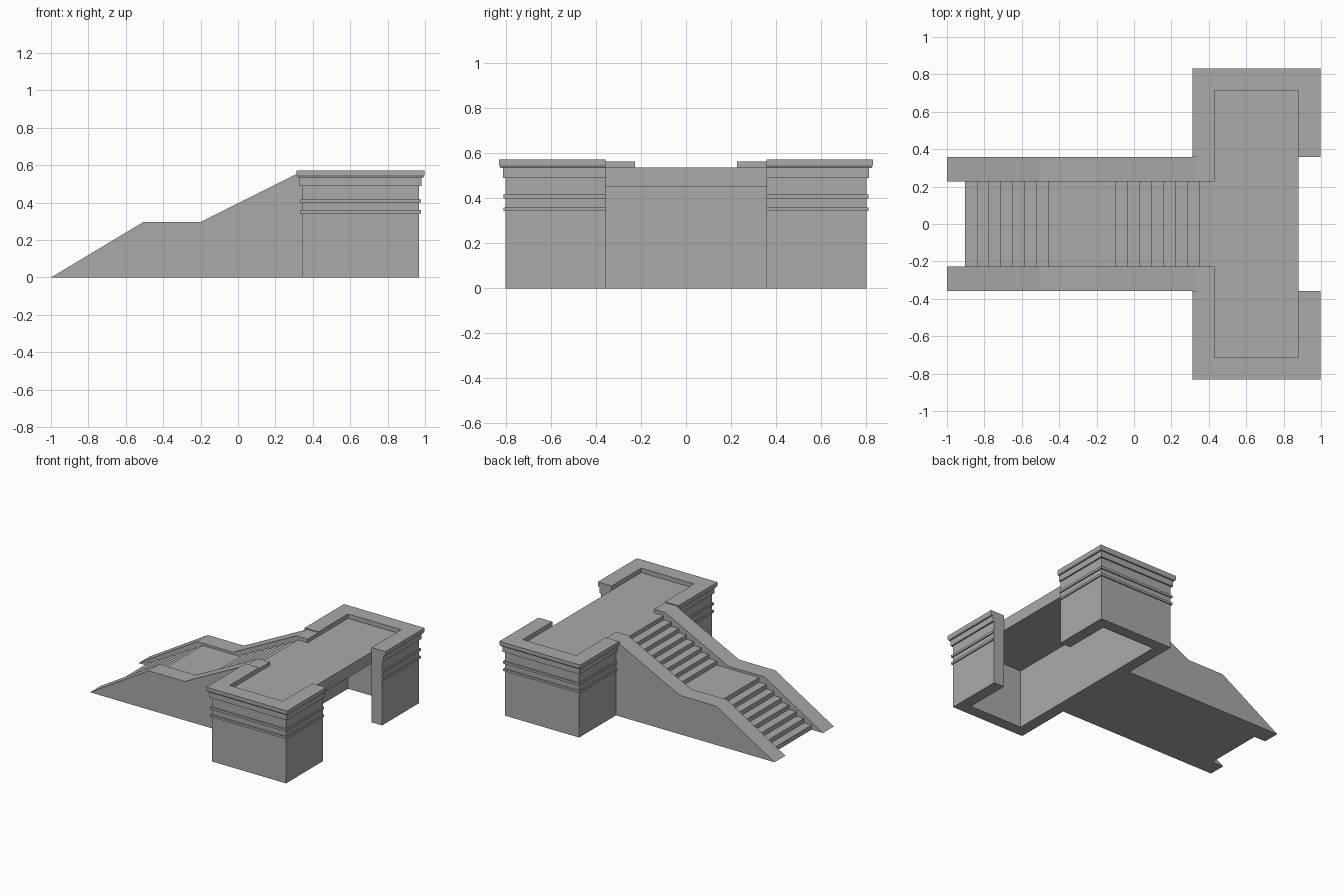
import bpy, bmesh

if "Cube" in bpy.data.objects:
    bpy.data.objects.remove(bpy.data.objects["Cube"], do_unlink=True)

# Single stone colour
stone = bpy.data.materials.new("grey_stone")
stone.use_nodes = True
COLOR = (0.4, 0.4, 0.4, 1)
stone.diffuse_color = COLOR
stone.node_tree.nodes["Principled BSDF"].inputs["Base Color"].default_value = COLOR


def loft(name, rings, mirror=False):
    """Join equal-length rings with side quads and cap both ends."""
    bm = bmesh.new()
    loops = [[bm.verts.new(p) for p in ring] for ring in rings]
    n = len(loops[0])
    for a, b in zip(loops, loops[1:]):
        for i in range(n):
            j = (i + 1) % n
            bm.faces.new((a[i], a[j], b[j], b[i]))
    bm.faces.new(loops[0])
    bm.faces.new(loops[-1])
    bmesh.ops.recalc_face_normals(bm, faces=bm.faces)
    mesh = bpy.data.meshes.new(name)
    bm.to_mesh(mesh)
    bm.free()
    mesh.materials.append(stone)
    obj = bpy.data.objects.new(name, mesh)
    bpy.context.collection.objects.link(obj)
    if mirror:
        mod = obj.modifiers.new("mirror_across_middle", 'MIRROR')
        mod.use_axis = (False, True, False)
        mod.use_mirror_merge = False
    return obj


def prism(name, profile, y0, y1, mirror=False):
    """Extrude an x-z profile along y."""
    return loft(name, [[(x, y, z) for x, z in profile] for y in (y0, y1)], mirror)


# Main dimensions
WALL_X0, WALL_X1, WALL_Y = 0.342, 0.969, 0.803
IN_X0, IN_X1, IN_Y = 0.43, 0.88, 0.715
SIDE_Y, STAIR_Y = 0.358, 0.227
DECK_Z, DECK_BOTTOM, LANDING_Z = 0.538, 0.45, 0.28


# C-shaped end walls with bands and a cornice on the outside
def wall_ring(out, z):
    x0, x1, y = WALL_X0 - out, WALL_X1 + out, WALL_Y + out
    points = [(x1, SIDE_Y), (x1, y), (x0, y), (x0, SIDE_Y),
              (IN_X0, SIDE_Y), (IN_X0, IN_Y), (IN_X1, IN_Y), (IN_X1, SIDE_Y)]
    return [(px, py, z) for px, py in points]


moulding = [(0, 0), (0, 0.343), (0.009, 0.343), (0.009, 0.36), (0, 0.36),
            (0, 0.4), (0.009, 0.4), (0.009, 0.418), (0, 0.418),
            (0, 0.49), (0.012, 0.49), (0.012, 0.535), (0.022, 0.535),
            (0.028, 0.548), (0.028, 0.572)]
loft("end_walls", [wall_ring(out, z) for out, z in moulding], mirror=True)

# Deck slab
prism("deck", [(IN_X0, DECK_BOTTOM), (IN_X1, DECK_BOTTOM),
               (IN_X1, DECK_Z), (IN_X0, DECK_Z)], -IN_Y, IN_Y)

# Sloping parapets either side of the stair
prism("stair_parapets", [(-1, 0), (-0.505, 0.297), (-0.2, 0.297),
                         (0.335, 0.565), (IN_X0, 0.565), (IN_X0, 0)],
      STAIR_Y, SIDE_Y, mirror=True)


# Two flights of eight steps with a landing between
def flight(x0, x1, z0, z1, count=8):
    points = []
    rise = (z1 - z0) / count
    for i in range(count):
        x = x0 + (x1 - x0) * i / (count - 1)
        points += [(x, z0 + rise * i), (x, z0 + rise * (i + 1))]
    return points


steps = flight(-0.904, -0.46, 0, LANDING_Z) + flight(-0.102, 0.348, LANDING_Z, DECK_Z)
prism("staircase", steps + [(IN_X0, DECK_Z), (IN_X0, 0)], -STAIR_Y, STAIR_Y)
